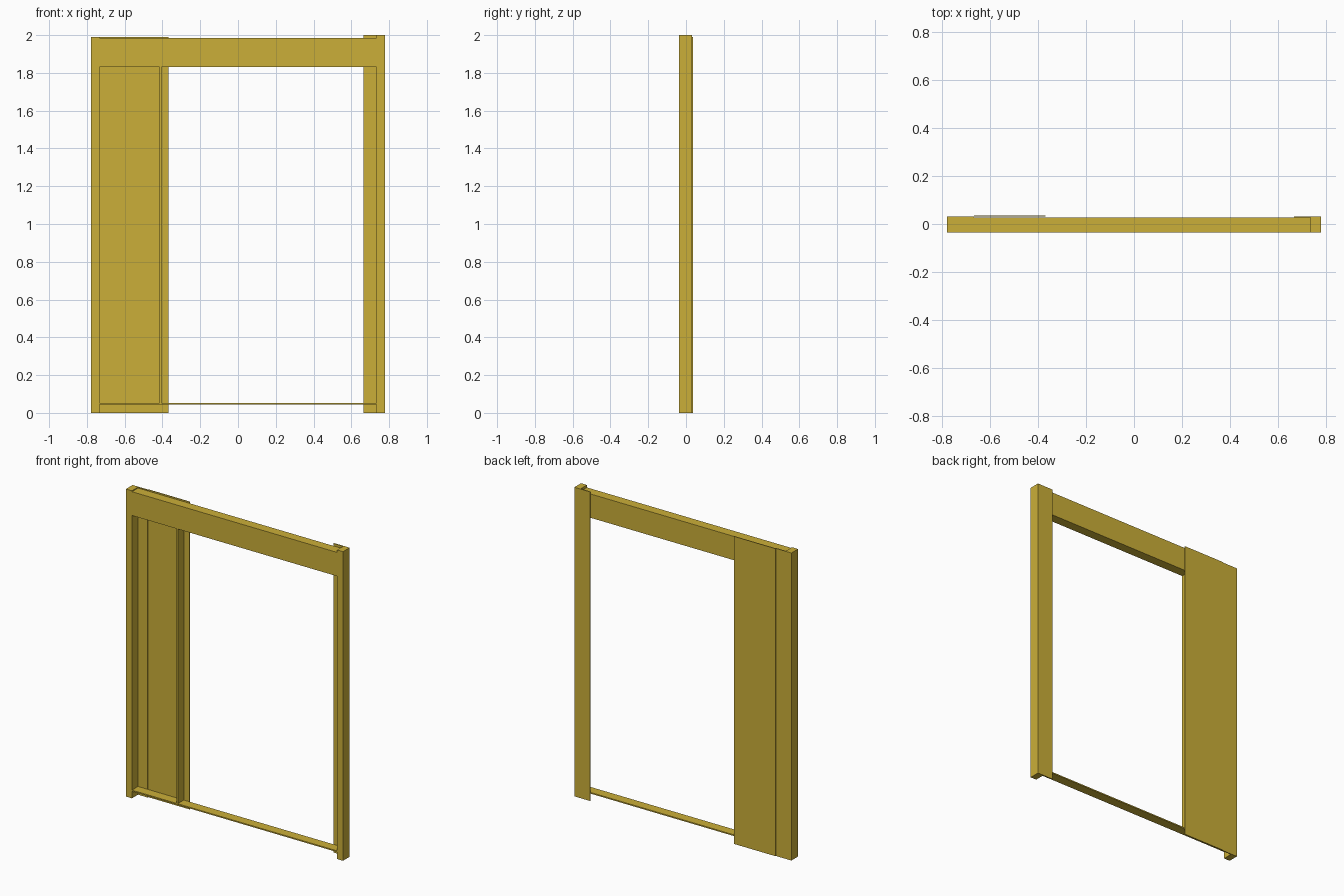
import bpy, bmesh

if "Cube" in bpy.data.objects:
    bpy.data.objects.remove(bpy.data.objects["Cube"])

wood = bpy.data.materials.new("ochre_wood")
wood.diffuse_color = (0.6, 0.43, 0.04, 1)
wood.use_nodes = True
wood.node_tree.nodes["Principled BSDF"].inputs["Base Color"].default_value = wood.diffuse_color

FRONT, BODY_BACK, BOARD_BACK, PANEL_BACK = -0.036, 0.026, 0.032, 0.036


def extrude_profile(name, profile, z0, z1):
    """Extrude an xy outline from z0 to z1."""
    bm = bmesh.new()
    base = bm.faces.new([bm.verts.new((x, y, z0)) for x, y in profile])
    top = bmesh.ops.extrude_face_region(bm, geom=[base])
    verts = [v for v in top["geom"] if isinstance(v, bmesh.types.BMVert)]
    bmesh.ops.translate(bm, vec=(0, 0, z1 - z0), verts=verts)
    bmesh.ops.recalc_face_normals(bm, faces=bm.faces)
    mesh = bpy.data.meshes.new(name)
    bm.to_mesh(mesh)
    bm.free()
    mesh.materials.append(wood)
    obj = bpy.data.objects.new(name, mesh)
    bpy.context.collection.objects.link(obj)
    return obj


def board(name, x0, x1, y0, y1, z0, z1):
    return extrude_profile(name, [(x0, y0), (x1, y0), (x1, y1), (x0, y1)], z0, z1)


# Side posts: L-shaped section with a thin flange along the back
for name, side, height in (("left_post", -1, 1.99), ("right_post", 1, 2.0)):
    section = [(0.777, FRONT), (0.777, BOARD_BACK), (0.665, BOARD_BACK),
               (0.665, BODY_BACK), (0.734, BODY_BACK), (0.734, FRONT)]
    extrude_profile(name, [(side * x, y) for x, y in section], 0, height)

# Header beam and thin sill between the posts
board("header", -0.734, 0.734, FRONT, BODY_BACK, 1.83, 1.984)
board("sill", -0.734, 0.734, FRONT, BODY_BACK, 0.045, 0.053)

# Thin upright divider and the fixed back panel
board("divider", -0.415, -0.406, FRONT, BODY_BACK, 0.053, 1.83)
board("back_panel", -0.666, -0.369, BOARD_BACK, PANEL_BACK, 0, 1.99)
